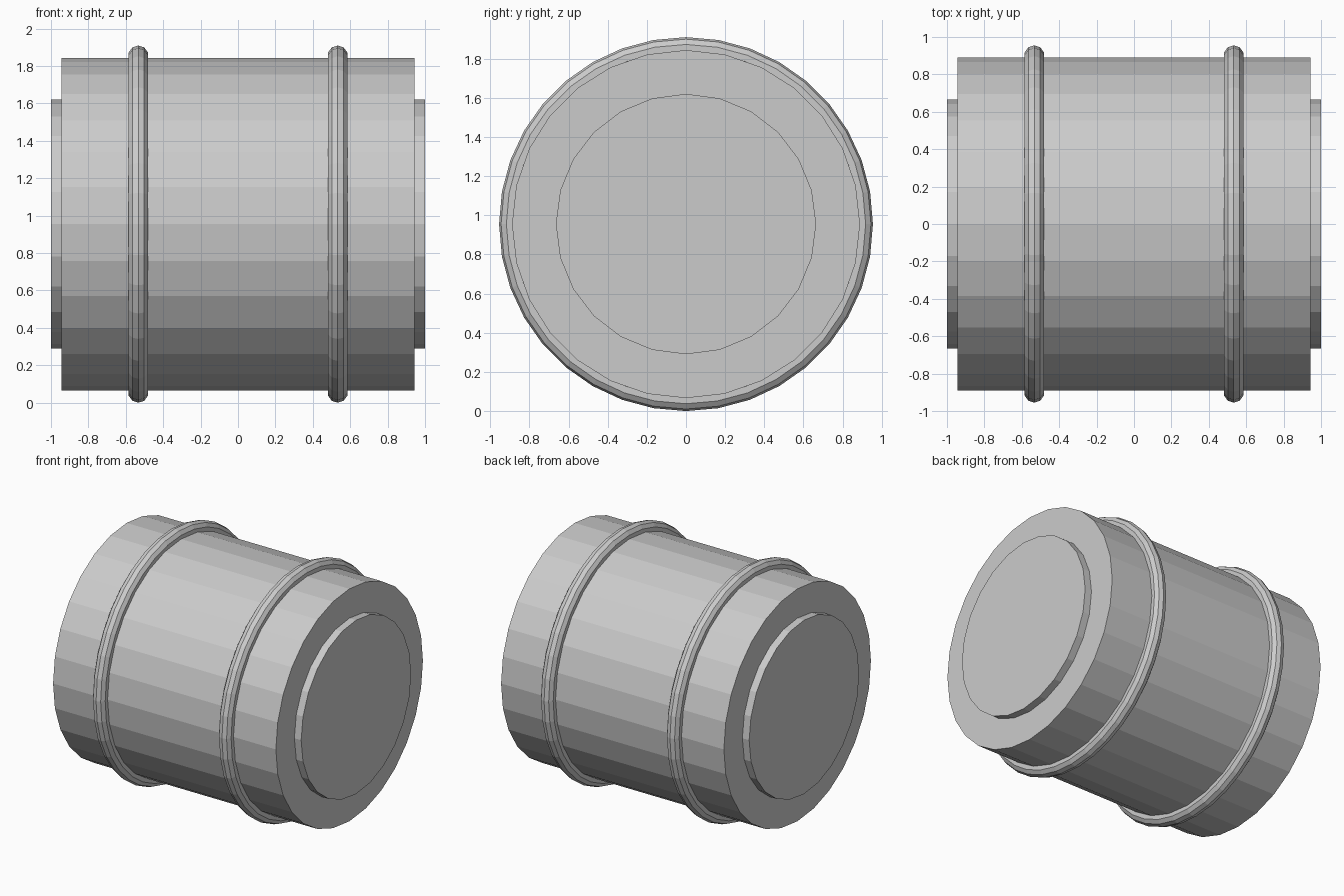
import bpy
from math import pi

if "Cube" in bpy.data.objects:
    bpy.data.objects.remove(bpy.data.objects["Cube"])

CENTRE_Z = 0.955      # axis height, so the rings rest on z = 0
ALONG_X = (0, pi / 2, 0)


def drum(name, x0, x1, radius, sides):
    bpy.ops.mesh.primitive_cylinder_add(
        vertices=sides, radius=radius, depth=x1 - x0,
        location=((x0 + x1) / 2, 0, CENTRE_Z), rotation=ALONG_X)
    bpy.context.object.name = name


def hoop(name, x):
    bpy.ops.mesh.primitive_torus_add(
        major_radius=0.901, minor_radius=0.054,
        major_segments=36, minor_segments=10,
        location=(x, 0, CENTRE_Z), rotation=ALONG_X)
    bpy.context.object.name = name


# Barrel body
drum("barrel_body", -0.943, 0.943, 0.889, 28)

# Raised end discs and hoops on both sides
for side, s in (("left", -1), ("right", 1)):
    x0, x1 = sorted((s * 0.92, s * 1.0))
    drum(side + "_end_disc", x0, x1, 0.665, 24)
    hoop(side + "_hoop", s * 0.533)
